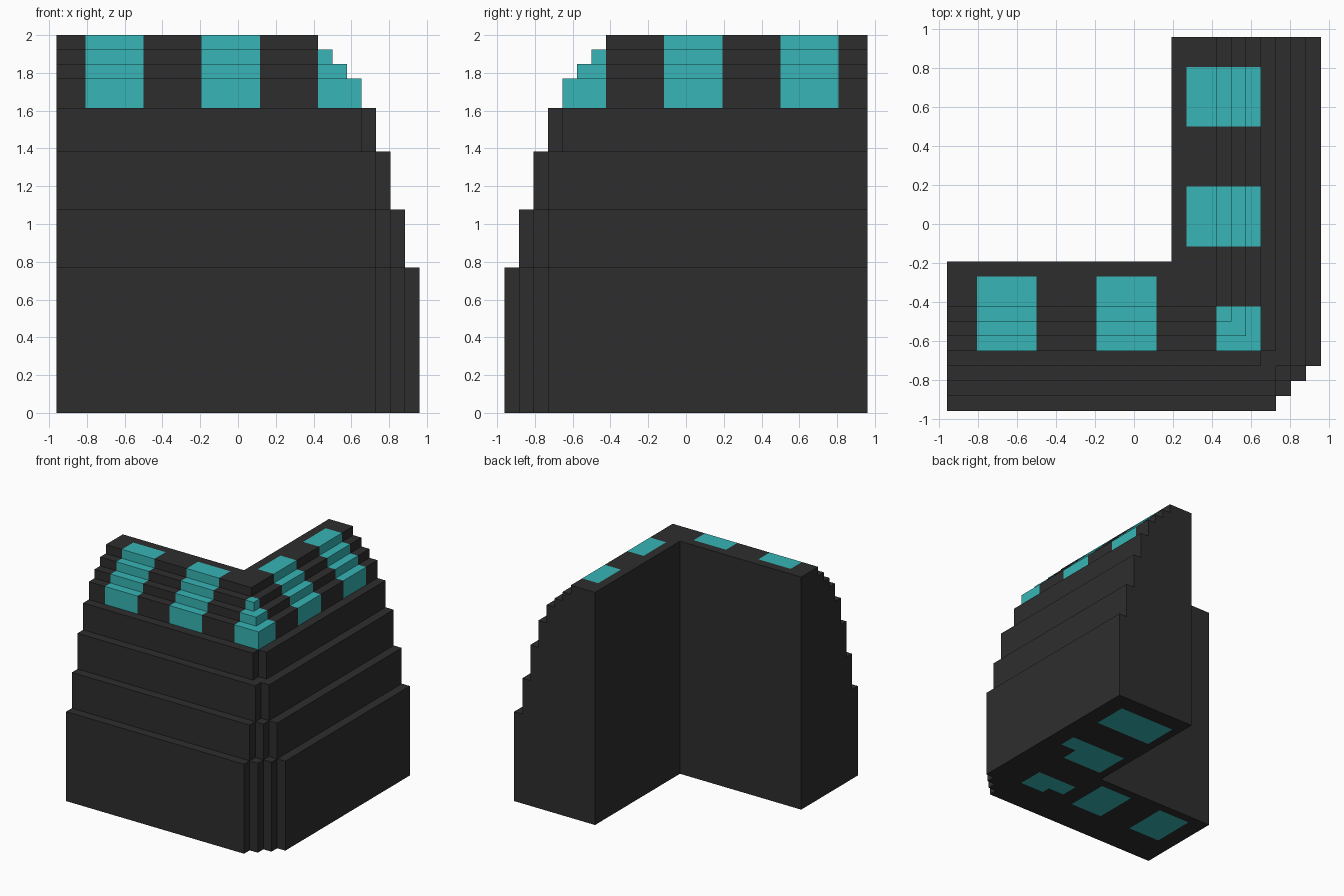
import bpy
import bmesh

cube = bpy.data.objects.get("Cube")
if cube:
    bpy.data.objects.remove(cube, do_unlink=True)

U = 1 / 13          # one building step
INNER = 2.5         # inner corner of the L-shaped plan, in steps
END = -12.5         # far end of both arms, in steps

# Plan lines shared by both arms; "a" runs along +x and "v" along -y
CUTS = [-12.5, -10.5, -6.5, -2.5, -0.5, 1.5, 2.5, 3.5, 5.5,
        6.5, 7.5, 8.5, 9.5, 10.5, 11.5, 12.5]
WINDOWS = [(-10.5, -6.5), (-2.5, 1.5)]

# name, bottom, top, outer reach, limit of a + v at the stepped corner
TIERS = [
    ("wall_tier_1", 0, 10, 12.5, 21),
    ("wall_tier_2", 10, 14, 11.5, 20),
    ("wall_tier_3", 14, 18, 10.5, 19),
    ("wall_tier_4", 18, 21, 9.5, 17),
    ("roof_tier_1", 21, 23, 8.5, 99),
    ("roof_tier_2", 23, 24, 7.5, 99),
    ("roof_tier_3", 24, 25, 6.5, 99),
    ("roof_tier_4", 25, 26, 5.5, 99),
]


def make_material(name, rgb):
    mat = bpy.data.materials.new(name)
    mat.use_nodes = True
    colour = (*rgb, 1)
    mat.diffuse_color = colour
    mat.node_tree.nodes["Principled BSDF"].inputs["Base Color"].default_value = colour
    return mat


charcoal = make_material("charcoal", (0.027, 0.027, 0.027))
teal = make_material("teal", (0.038, 0.46, 0.465))


def in_window(t):
    return any(lo < t < hi for lo, hi in WINDOWS)


def roof_is_teal(a, v):
    """Window bands climbing both roof slopes, plus the outer corner."""
    return (in_window(a) and v > 3.5) or (in_window(v) and a > 3.5) \
        or (a > 5.5 and v > 5.5)


def base_is_teal(a, v):
    """Panels on the underside."""
    if in_window(a):
        return 3.5 < v < 8.5
    if in_window(v):
        return 3.5 < a < 10.5 and not (a > 8.5 and v > -0.5)
    return (5.5 < a < 8.5 and 5.5 < v < 8.5) or (3.5 < a < 5.5 and 5.5 < v < 7.5)


def build_tier(name, low, high, reach, corner):
    bm = bmesh.new()
    lines = [c for c in CUTS if c <= reach]
    spans = list(zip(lines, lines[1:]))

    # L-shaped plan made of cells
    for a0, a1 in spans:
        for v0, v1 in spans:
            a, v = (a0 + a1) / 2, (v0 + v1) / 2
            if max(a, v) < INNER or a + v > corner:
                continue
            ring = [(a0, -v0), (a1, -v0), (a1, -v1), (a0, -v1)]
            bm.faces.new([bm.verts.new((x * U, y * U, low * U)) for x, y in ring])
    bmesh.ops.remove_doubles(bm, verts=bm.verts[:], dist=1e-4)

    # Raise the plan to the height of the tier
    raised = bmesh.ops.extrude_face_region(bm, geom=bm.faces[:], use_keep_orig=True)
    verts = [g for g in raised["geom"] if isinstance(g, bmesh.types.BMVert)]
    bmesh.ops.translate(bm, verts=verts, vec=(0, 0, (high - low) * U))
    bmesh.ops.recalc_face_normals(bm, faces=bm.faces[:])

    # Colour the roof bands and the underside panels
    for face in bm.faces:
        centre = face.calc_center_median() / U
        a, v = centre.x, -centre.y
        if low >= 21:
            face.material_index = int(roof_is_teal(a, v))
        elif low == 0 and centre.z < 0.01:
            face.material_index = int(base_is_teal(a, v))

    mesh = bpy.data.meshes.new(name)
    bm.to_mesh(mesh)
    bm.free()
    mesh.materials.append(charcoal)
    mesh.materials.append(teal)
    obj = bpy.data.objects.new(name, mesh)
    bpy.context.collection.objects.link(obj)


for tier in TIERS:
    build_tier(*tier)
